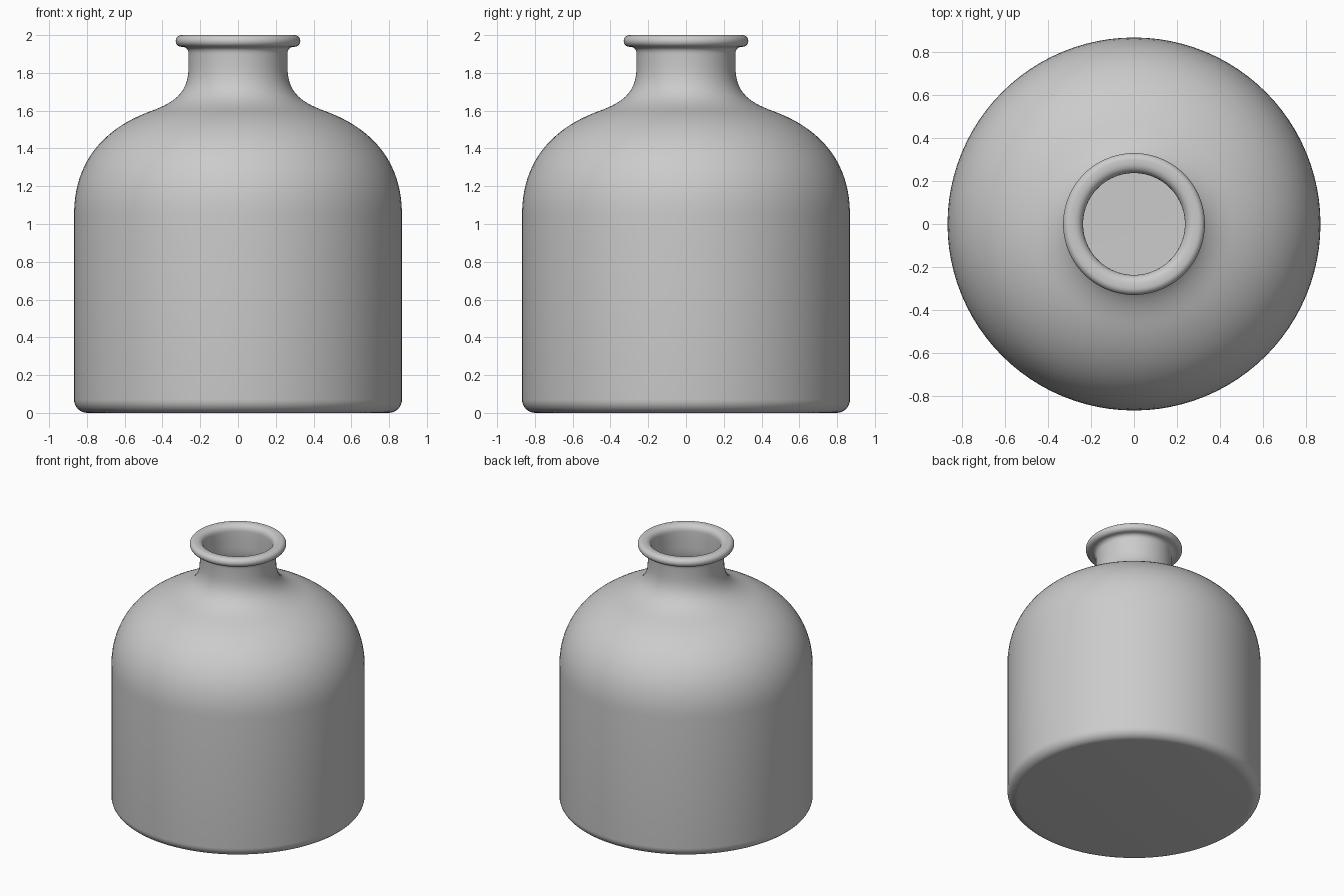
import bpy
import bmesh
import math
from mathutils import Vector
from mathutils.geometry import interpolate_bezier

cube = bpy.data.objects.get("Cube")
if cube:
    bpy.data.objects.remove(cube, do_unlink=True)

WALL = 0.025
SIDES = 96


def curve(a, b, c, d, count=12):
    """Points of one bezier span in the (radius, height) plane."""
    pts = [Vector((p[0], 0, p[1])) for p in (a, b, c, d)]
    return interpolate_bezier(*pts, count)


def arc(radius, height, size, start, end, count=9):
    """Points of a circular arc, angles in degrees."""
    angles = [math.radians(start + (end - start) * i / (count - 1)) for i in range(count)]
    return [Vector((radius + size * math.cos(a), 0, height + size * math.sin(a))) for a in angles]


def inset(points, distance):
    """Shift an upward-running profile toward the inside of the bottle."""
    result = []
    for i, p in enumerate(points):
        t = (points[min(i + 1, len(points) - 1)] - points[max(i - 1, 0)]).normalized()
        result.append(p + Vector((-t.z, 0, t.x)) * distance)
    return result


# Outer wall: rounded base, straight side, shoulder and neck
body = arc(0.798, 0.07, 0.07, -90, 0)
body += curve((0.868, 1.05), (0.868, 1.38), (0.65, 1.53), (0.46, 1.598), 20)
body += curve((0.46, 1.598), (0.33, 1.645), (0.262, 1.70), (0.262, 1.83), 16)[1:]
body.append(Vector((0.262, 0, 1.90)))

# Rolled lip: fillet below, half-round edge, rounded mouth
lip = curve((0.262, 1.90), (0.262, 1.925), (0.275, 1.938), (0.299, 1.938), 7)[1:]
lip += arc(0.299, 1.969, 0.031, -90, 90, 13)[1:]
lip += curve((0.285, 2.0), (0.255, 2.0), (0.237, 1.98), (0.237, 1.95), 8)

# Inner wall runs back down to the floor
inner = inset(body, WALL)[::-1]
profile = [Vector((0, 0, 0))] + body + lip + inner + [Vector((0, 0, WALL))]

# Revolve the profile
bm = bmesh.new()
verts = [bm.verts.new(p) for p in profile]
edges = [bm.edges.new(pair) for pair in zip(verts, verts[1:])]
bmesh.ops.spin(bm, geom=verts + edges, cent=(0, 0, 0), axis=(0, 0, 1),
               angle=math.tau, steps=SIDES)
bmesh.ops.remove_doubles(bm, verts=bm.verts, dist=0.0005)
bmesh.ops.recalc_face_normals(bm, faces=bm.faces)
mesh = bpy.data.meshes.new("bottle")
bm.to_mesh(mesh)
bm.free()
bottle = bpy.data.objects.new("bottle", mesh)
bpy.context.collection.objects.link(bottle)

# Plain grey material
grey = bpy.data.materials.new("light_grey")
grey.use_nodes = True
color = (0.6, 0.6, 0.6, 1)
grey.diffuse_color = color
grey.node_tree.nodes["Principled BSDF"].inputs["Base Color"].default_value = color
mesh.materials.append(grey)

bpy.context.view_layer.objects.active = bottle
bottle.select_set(True)
bpy.ops.object.shade_smooth_by_angle(angle=math.radians(40))
